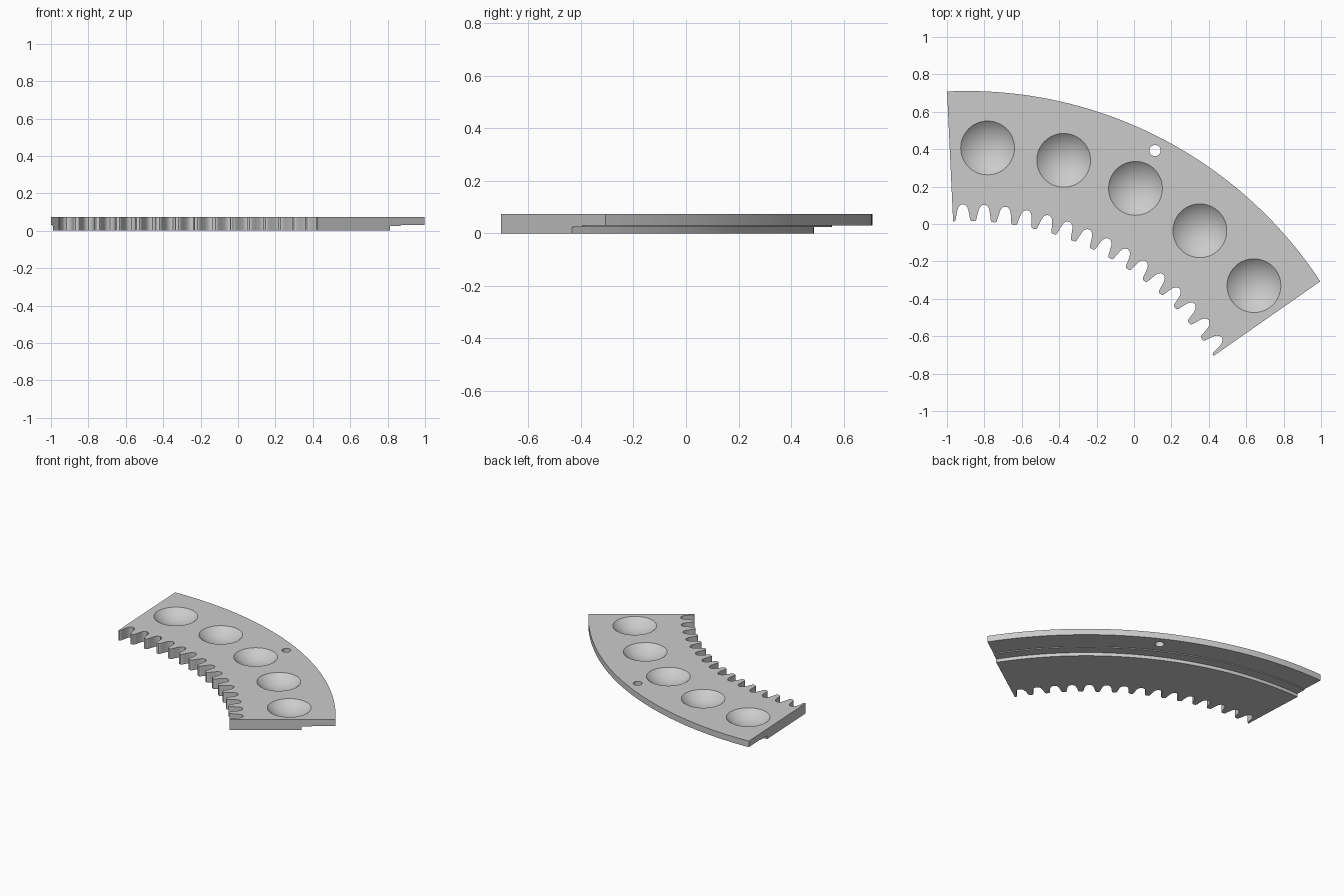
import bpy, bmesh
from math import sin, cos, radians, degrees

if "Cube" in bpy.data.objects:
    bpy.data.objects.remove(bpy.data.objects["Cube"], do_unlink=True)

# Main dimensions: the sector swings around a pivot, angles run clockwise from +y
PIVOT_X, PIVOT_Y = -0.894, -1.553
R_TIP, R_OUT = 1.569, 2.264
THICK = 0.074
LEFT_ANGLE = -2.67
MID_ANGLE = 27.35

grey = bpy.data.materials.new("plain grey")
grey.use_nodes = True
colour = (0.6, 0.6, 0.6, 1)
grey.diffuse_color = colour
grey.node_tree.nodes["Principled BSDF"].inputs["Base Color"].default_value = colour


def polar(r, angle):
    a = radians(angle)
    return (PIVOT_X + r * sin(a), PIVOT_Y + r * cos(a))


def arc(r, start, end, steps):
    return [polar(r, start + (end - start) * i / steps) for i in range(steps + 1)]


def prism(name, outline, z0, z1):
    """Extrude a closed outline between two heights."""
    bm = bmesh.new()
    face = bm.faces.new([bm.verts.new((x, y, z0)) for x, y in outline])
    top = bmesh.ops.extrude_face_region(bm, geom=[face])["geom"]
    verts = [g for g in top if isinstance(g, bmesh.types.BMVert)]
    bmesh.ops.translate(bm, verts=verts, vec=(0, 0, z1 - z0))
    bmesh.ops.recalc_face_normals(bm, faces=bm.faces)
    mesh = bpy.data.meshes.new(name)
    bm.to_mesh(mesh)
    bm.free()
    mesh.materials.append(grey)
    obj = bpy.data.objects.new(name, mesh)
    bpy.context.collection.objects.link(obj)
    return obj


def cut(target, cutter):
    """Subtract a cutter from the target and discard it."""
    mod = target.modifiers.new("cut", 'BOOLEAN')
    mod.operation = 'DIFFERENCE'
    mod.solver = 'EXACT'
    mod.object = cutter
    bpy.context.view_layer.objects.active = target
    bpy.ops.object.modifier_apply(modifier=mod.name)
    bpy.data.objects.remove(cutter, do_unlink=True)


# Toothed inner edge: each gap is a rounded slot, given as (radius, half width)
half_gap = [(R_TIP, 0.046), (1.573, 0.041), (1.58, 0.038), (1.60, 0.035),
            (1.63, 0.029), (1.645, 0.023), (1.655, 0.013), (1.659, 0)]
gap = [(r, -w) for r, w in half_gap] + [(r, w) for r, w in half_gap[-2::-1]]
outline = [polar(R_TIP, LEFT_ANGLE)]
for k in range(-7, 8):
    outline += [polar(r, MID_ANGLE - 0.1 + 4 * k + degrees(w / r)) for r, w in gap]
outline.append(polar(R_TIP, 57.28))

# Curved outer edge
outline += arc(R_OUT, 56.6, LEFT_ANGLE, 64)
plate = prism("toothed_sector_plate", outline, 0, THICK)

# Two steps under the outer rim
for name, radius, height in (("inner_step", 2.04, 0.024), ("outer_step", 2.11, 0.03)):
    ring = arc(radius, -6, 61, 72) + arc(2.5, 61, -6, 72)
    cut(plate, prism(name, ring, -0.1, height))

# Small through hole near the rim
hx, hy = polar(2.19, MID_ANGLE)
circle = [(hx + 0.03 * cos(radians(a)), hy + 0.03 * sin(radians(a)))
          for a in range(0, 360, 15)]
cut(plate, prism("pin_hole", circle, -0.1, 0.2))

# Row of round dimples
rim, depth = 0.144, 0.058
ball = (rim ** 2 + depth ** 2) / (2 * depth)
for k in range(-2, 3):
    x, y = polar(1.963, MID_ANGLE + 12.05 * k)
    bpy.ops.mesh.primitive_uv_sphere_add(segments=64, ring_count=48, radius=ball,
                                         location=(x, y, THICK - depth + ball))
    sphere = bpy.context.object
    sphere.data.materials.append(grey)
    cut(plate, sphere)

bpy.ops.object.select_all(action='DESELECT')
plate.select_set(True)
bpy.context.view_layer.objects.active = plate
bpy.ops.object.shade_smooth_by_angle(angle=radians(30))
